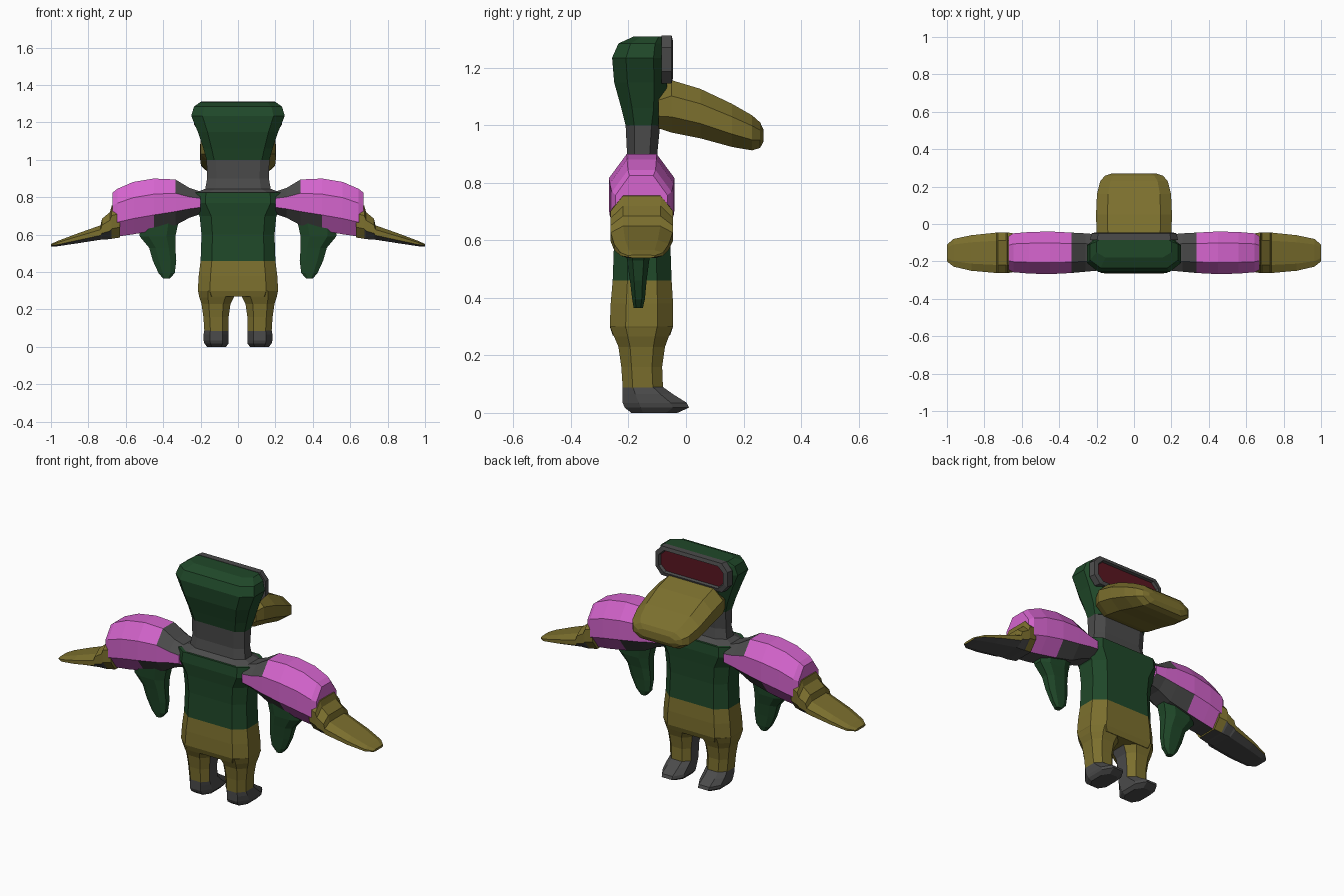
import bpy, bmesh
from mathutils import Vector

COLOURS = {
    "green": (0.014, 0.065, 0.022), "brown": (0.2, 0.16, 0.027),
    "pink": (0.67, 0.13, 0.62), "red": (0.1, 0.008, 0.015), "grey": (0.07, 0.07, 0.07),
}
NAMES = list(COLOURS)
MATS = []
for n, c in COLOURS.items():
    m = bpy.data.materials.new(n)
    m.diffuse_color = (*c, 1)
    MATS.append(m)

AXES = {"x": lambda t, a, b: (t, a, b),
        "y": lambda t, a, b: (a, t, b),
        "z": lambda t, a, b: (a, b, t)}


def loft(name, axis, sections, colour, c=0.25, d=0.25, mirror=False):
    """Flat-faced loft of chamfered boxes; each section is (t, a0, a1, b0, b1)."""
    shape = [(c, 0), (.5, 0), (1 - c, 0), (1, d), (1, 1 - d),
             (1 - c, 1), (.5, 1), (c, 1), (0, 1 - d), (0, d)]
    bm = bmesh.new()
    rings = [[bm.verts.new(AXES[axis](t, a0 + (a1 - a0) * u, b0 + (b1 - b0) * v))
              for u, v in shape] for t, a0, a1, b0, b1 in sections]
    n = len(shape)
    for r, s in zip(rings, rings[1:]):
        for i in range(n):
            bm.faces.new((r[i], r[(i + 1) % n], s[(i + 1) % n], s[i]))
    bm.faces.new(rings[0])
    bm.faces.new(rings[-1])
    bmesh.ops.recalc_face_normals(bm, faces=bm.faces)
    bm.normal_update()
    for f in bm.faces:
        key = colour if isinstance(colour, str) else colour(f.calc_center_median(), f.normal)
        f.material_index = NAMES.index(key)
    me = bpy.data.meshes.new(name)
    bm.to_mesh(me)
    bm.free()
    for m in MATS:
        me.materials.append(m)
    ob = bpy.data.objects.new(name, me)
    bpy.context.collection.objects.link(ob)
    if mirror:
        ob.modifiers.new("mirror", "MIRROR")
    return ob


def sym(t, w, b0, b1):
    return (t, -w, w, b0, b1)


# Torso: brown trousers, green top
loft("torso", "z", [
    sym(.27, .20, -.255, -.055), sym(.30, .215, -.265, -.045), sym(.38, .21, -.262, -.045),
    sym(.46, .20, -.255, -.05), sym(.60, .195, -.25, -.055), sym(.70, .205, -.255, -.05),
    sym(.77, .25, -.262, -.045), sym(.825, .245, -.255, -.05)],
    lambda p, n: "brown" if p.z < .46 else "green", c=.15)

# Neck
loft("neck", "z", [
    sym(.82, .24, -.25, -.055), sym(.845, .175, -.215, -.09), sym(.90, .165, -.205, -.1),
    sym(1.0, .168, -.21, -.09)], "grey", c=.15)

# Head
loft("head", "z", [
    sym(1.0, .168, -.21, -.09), sym(1.06, .185, -.225, -.075), sym(1.15, .215, -.25, -.065),
    sym(1.235, .25, -.257, -.065), sym(1.285, .235, -.235, -.065),
    sym(1.31, .20, -.18, -.065)], "green", c=.12)

# Visor frame with recessed red visor
loft("visor", "y", [
    sym(-.085, .235, 1.145, 1.312), sym(-.05, .228, 1.145, 1.312),
    sym(-.045, .205, 1.165, 1.292), sym(-.06, .2, 1.17, 1.288)],
    lambda p, n: "red" if abs(p.y + .06) < .001 else "grey", c=.08, d=.25)

# Bill
loft("bill", "y", [
    sym(-.095, .18, .99, 1.13), sym(-.05, .2, .975, 1.157), sym(.05, .203, .955, 1.127),
    sym(.16, .198, .925, 1.075), sym(.23, .18, .913, 1.035), sym(.258, .155, .922, 1.01),
    sym(.27, .12, .945, .985)], "brown", c=.15, d=.3)

# Legs
loft("legs", "z", [
    (.085, .05, .18, -.22, -.08), (.16, .05, .185, -.225, -.083), (.23, .04, .195, -.235, -.073),
    (.265, .022, .207, -.25, -.06), (.30, .0, .214, -.264, -.046)],
    lambda p, n: "grey" if n.x < -.8 else "brown", mirror=True)

# Feet
loft("feet", "z", [
    (.0, .065, .165, -.19, -.03), (.018, .05, .18, -.213, .01), (.035, .05, .184, -.22, .003),
    (.065, .05, .184, -.22, -.045), (.09, .05, .18, -.22, -.08)], "grey", mirror=True)


# Upper wings: pink sides and top, grey below and at the shoulder
def wing_colour(p, n):
    return "grey" if n.z < -.6 or (p.x < .3 and n.z > .6) else "pink"


loft("upper_wings", "x", [
    (.2, -.25, -.055, .71, .83), (.26, -.255, -.05, .69, .85), (.335, -.262, -.046, .65, .895),
    (.45, -.268, -.04, .622, .90), (.56, -.265, -.043, .602, .882), (.645, -.258, -.05, .59, .845),
    (.67, -.245, -.065, .60, .825)], wing_colour, c=.27, d=.3, mirror=True)

# Wing tips
loft("wing_tips", "x", [
    (.63, -.255, -.053, .585, .77), (.675, -.262, -.045, .578, .755), (.685, -.262, -.045, .576, .72),
    (.727, -.262, -.046, .574, .685), (.735, -.262, -.046, .573, .65), (.87, -.25, -.06, .552, .602),
    (.965, -.228, -.08, .538, .566), (1.0, -.2, -.11, .538, .55)],
    lambda p, n: "grey" if n.z < -.6 else "brown", c=.2, d=.3, mirror=True)

# Hanging feathers
loft("hanging_feathers", "z", [
    (.365, .365, .40, -.182, -.15), (.395, .338, .425, -.187, -.143), (.46, .33, .455, -.195, -.137),
    (.53, .335, .475, -.205, -.128), (.59, .335, .525, -.215, -.115), (.66, .32, .53, -.22, -.11)],
    "green", mirror=True)
